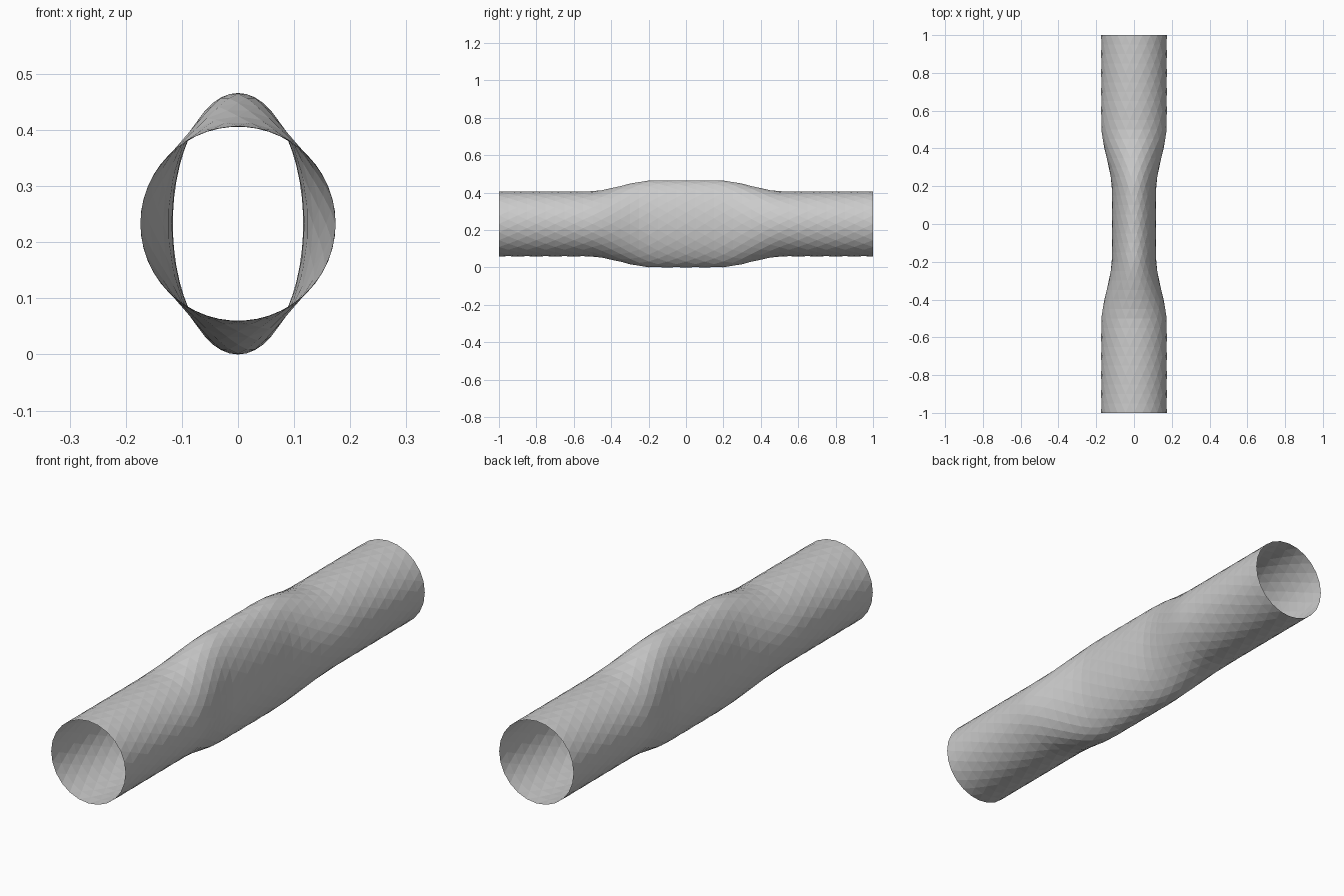
import bpy, bmesh, math

if "Cube" in bpy.data.objects:
    bpy.data.objects.remove(bpy.data.objects["Cube"])

SIDES, RINGS = 24, 40
CENTRE_Z, R = 0.233, 0.174        # round ends
HALF_W, HALF_H = 0.117, 0.233     # oval middle


def blend(y):
    # 1 in the oval middle, 0 at the round ends, smooth in between
    t = min(max((0.53 - abs(y)) / 0.36, 0), 1)
    return t * t * (3 - 2 * t)


# Open tube skin: rings staggered by half a step, giving a triangle lattice
bm = bmesh.new()
rings = []
for i in range(RINGS + 1):
    y = -1 + 2 * i / RINGS
    k = blend(y)
    rx, rz = R + (HALF_W - R) * k, R + (HALF_H - R) * k
    ring = []
    for j in range(SIDES):
        a = 2 * math.pi * (j + 0.5 * (i % 2)) / SIDES
        ring.append(bm.verts.new((rx * math.cos(a), y, CENTRE_Z + rz * math.sin(a))))
    rings.append(ring)

for i in range(RINGS):
    a, b = rings[i], rings[i + 1]
    for j in range(SIDES):
        n = (j + 1) % SIDES
        if i % 2 == 0:
            bm.faces.new((a[j], a[n], b[j]))
            bm.faces.new((a[n], b[n], b[j]))
        else:
            bm.faces.new((a[j], b[n], b[j]))
            bm.faces.new((a[j], a[n], b[n]))
bmesh.ops.recalc_face_normals(bm, faces=bm.faces)
# outward check against the tube axis
f = bm.faces[0] if bm.faces.ensure_lookup_table() is None else None
c = f.calc_center_median()
if f.normal.x * c.x + f.normal.z * (c.z - CENTRE_Z) < 0:
    bmesh.ops.reverse_faces(bm, faces=bm.faces)

mesh = bpy.data.meshes.new("tube")
bm.to_mesh(mesh)
bm.free()
bpy.context.collection.objects.link(bpy.data.objects.new("tube", mesh))
